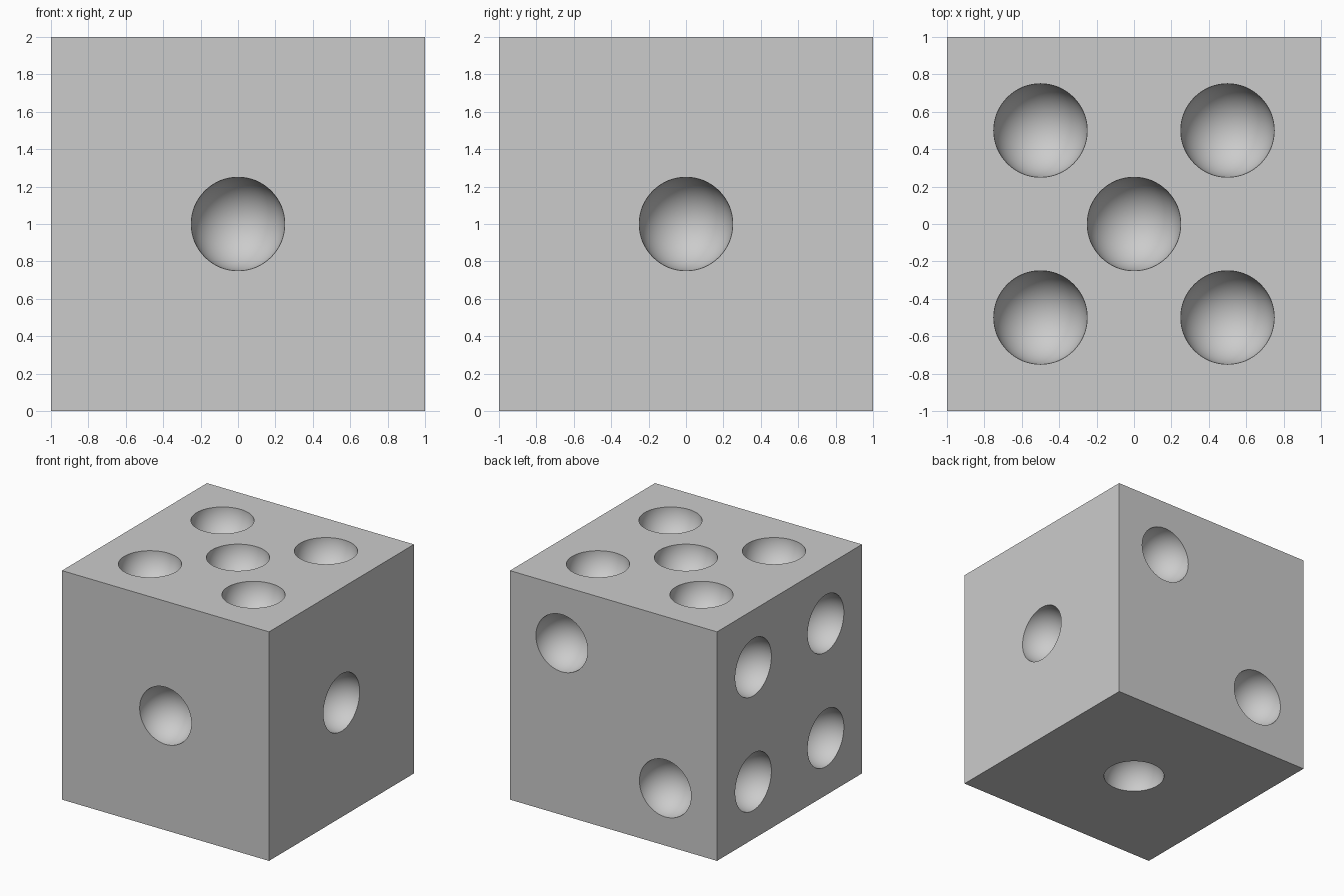
import bpy
import bmesh
import math
from mathutils import Matrix, Vector

default = bpy.data.objects.get("Cube")
if default:
    bpy.data.objects.remove(default, do_unlink=True)

HALF = 1.0
PIP_RADIUS = 0.25
RINGS = 33  # odd, so no ring lies exactly in the face plane
CENTRE = Vector((0, 0, HALF))

# Single grey colour
grey = bpy.data.materials.new("light_grey")
grey.use_nodes = True
colour = (0.6, 0.6, 0.6, 1)
grey.diffuse_color = colour
grey.node_tree.nodes["Principled BSDF"].inputs["Base Color"].default_value = colour


def make_object(name, bm):
    mesh = bpy.data.meshes.new(name)
    bm.to_mesh(mesh)
    bm.free()
    mesh.materials.append(grey)
    obj = bpy.data.objects.new(name, mesh)
    bpy.context.collection.objects.link(obj)
    return obj


# Cube body
bm = bmesh.new()
bmesh.ops.create_cube(bm, size=2 * HALF, matrix=Matrix.Translation(CENTRE))
body = make_object("die_body", bm)

# Pip layouts: offsets from the middle of each face
X, Y, Z = Vector((1, 0, 0)), Vector((0, 1, 0)), Vector((0, 0, 1))
one = [Vector()]


def corners(a, b):
    return [(i * a + j * b) / 2 for i in (-1, 1) for j in (-1, 1)]


layouts = [
    (-Y, one),                          # front
    (X, one),                           # right side
    (-Z, one),                          # underside
    (Y, [(X + Z) / 2, -(X + Z) / 2]),   # back
    (-X, corners(Y, Z)),                # left side
    (Z, one + corners(X, Y)),           # top
]

# Spherical cutters, one for each pip
bm = bmesh.new()
for normal, offsets in layouts:
    turn = normal.to_track_quat('Z', 'Y').to_matrix().to_4x4()
    for offset in offsets:
        place = Matrix.Translation(CENTRE + normal * HALF + offset)
        bmesh.ops.create_uvsphere(
            bm, u_segments=64, v_segments=RINGS,
            radius=PIP_RADIUS / math.cos(math.pi / (2 * RINGS)),
            matrix=place @ turn)
cutter = make_object("pip_cutter", bm)
cutter.hide_render = True

# Carve the pips
cut = body.modifiers.new("carve_pips", 'BOOLEAN')
cut.operation = 'DIFFERENCE'
cut.solver = 'EXACT'
cut.object = cutter
bpy.ops.object.select_all(action='DESELECT')
body.select_set(True)
bpy.context.view_layer.objects.active = body
bpy.ops.object.modifier_apply(modifier=cut.name)
bpy.data.objects.remove(cutter, do_unlink=True)

# Smooth bowls with crisp rims and cube edges
bpy.ops.object.shade_smooth_by_angle(angle=math.radians(30))
